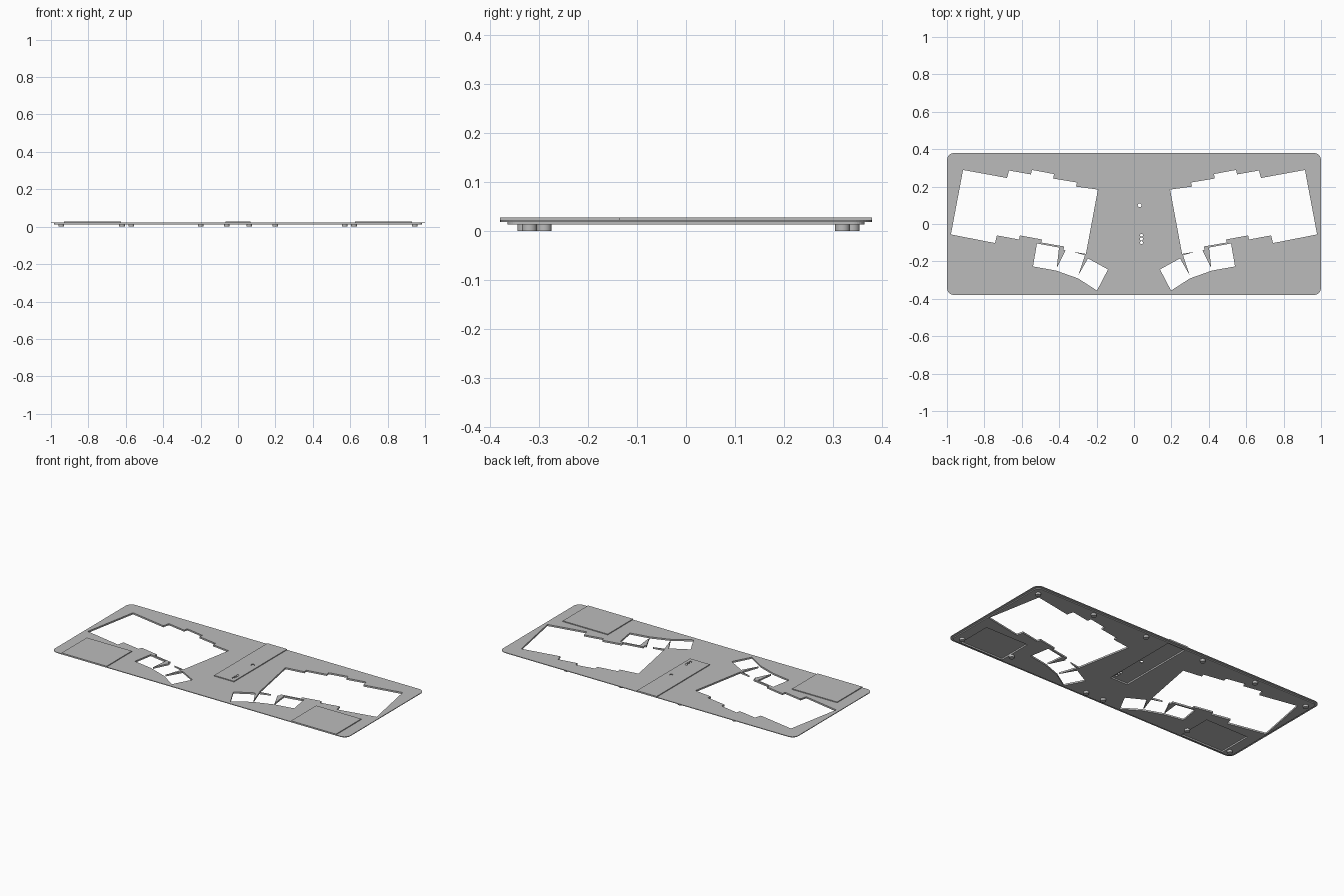
import bpy, bmesh, math

cube = bpy.data.objects.get("Cube")
if cube:
    bpy.data.objects.remove(cube, do_unlink=True)

grey = bpy.data.materials.new("light_grey")
grey.use_nodes = True
grey.diffuse_color = (0.5, 0.5, 0.5, 1)
grey.node_tree.nodes["Principled BSDF"].inputs["Base Color"].default_value = (0.5, 0.5, 0.5, 1)

HALF_X, HALF_Y, RADIUS = 1.0, 0.38, 0.04
BASE_Z, LIP_Z, PLATE_Z, PANEL_Z = 0.013, 0.019, 0.023, 0.028
INSET = 0.015


def finish(name, bm):
    bmesh.ops.recalc_face_normals(bm, faces=bm.faces)
    mesh = bpy.data.meshes.new(name)
    bm.to_mesh(mesh)
    bm.free()
    mesh.materials.append(grey)
    obj = bpy.data.objects.new(name, mesh)
    bpy.context.collection.objects.link(obj)
    return obj


def loft(name, rings):
    """Stack (outline, height) rings into one closed solid."""
    bm = bmesh.new()
    loops = [[bm.verts.new((x, y, z)) for x, y in pts] for pts, z in rings]
    for a, b in zip(loops, loops[1:]):
        for i in range(len(a)):
            j = (i + 1) % len(a)
            bm.faces.new((a[i], a[j], b[j], b[i]))
    bm.faces.new(loops[0])
    bm.faces.new(loops[-1])
    return finish(name, bm)


def prism(name, pts, z0=-0.1, z1=0.1):
    return loft(name, [(pts, z0), (pts, z1)])


def rect(x0, x1, y0, y1):
    return [(x0, y0), (x1, y0), (x1, y1), (x0, y1)]


def circle(cx, cy, r, n=24):
    return [(cx + r * math.cos(math.tau * i / n), cy + r * math.sin(math.tau * i / n))
            for i in range(n)]


def rounded(inset):
    r = RADIUS - inset
    pts = []
    for k, (sx, sy) in enumerate(((1, 1), (-1, 1), (-1, -1), (1, -1))):
        for i in range(9):
            a = math.pi / 2 * (k + i / 8)
            pts.append((sx * (HALF_X - RADIUS) + r * math.cos(a),
                        sy * (HALF_Y - RADIUS) + r * math.sin(a)))
    return pts


def mirrored(pts, side):
    return [(side * x, y) for x, y in pts]


def cut(target, cutter):
    mod = target.modifiers.new("cut", 'BOOLEAN')
    mod.operation = 'DIFFERENCE'
    mod.solver = 'EXACT'
    mod.object = cutter
    bpy.context.view_layer.objects.active = target
    bpy.ops.object.modifier_apply(modifier=mod.name)
    bpy.data.objects.remove(cutter, do_unlink=True)


# Thin plate with a recessed lower step
plate = loft("plate", [(rounded(INSET), BASE_Z), (rounded(INSET), LIP_Z),
                       (rounded(0), LIP_Z), (rounded(0), PLATE_Z)])

# Staggered key opening and the fan of three thumb keys
key_area = [(.914, .289), (.679, .246), (.668, .286), (.551, .265), (.545, .289),
            (.428, .267), (.432, .243), (.305, .222), (.31, .2), (.193, .184),
            (.257, -.16), (.377, -.139), (.374, -.12), (.497, -.099), (.492, -.083),
            (.61, -.061), (.615, -.083), (.733, -.061), (.743, -.102), (.979, -.056)]
thumb_area = [(.519, -.104), (.401, -.126), (.413, -.235), (.364, -.136),
              (.262, -.168), (.299, -.277), (.246, -.184), (.139, -.243),
              (.198, -.356), (.299, -.291), (.417, -.249), (.54, -.227)]
for side in (-1, 1):
    for outline in (key_area, thumb_area):
        cut(plate, prism("opening_cutter", mirrored(outline, side)))

# Raised panels, hollow underneath
panels = {"right_palm_panel": (-.93, -.625, -HALF_Y, -.135),
          "left_palm_panel": (.625, .93, -HALF_Y, -.135),
          "centre_panel": (-.067, .067, -.135, HALF_Y)}
WALL = 0.008
for name, (x0, x1, y0, y1) in panels.items():
    low = max(y0 + WALL, INSET + WALL - HALF_Y)
    high = min(y1 - WALL, HALF_Y - INSET - WALL)
    cut(plate, prism("pocket_cutter", rect(x0 + WALL, x1 - WALL, low, high)))
    panel = prism(name, rect(x0, x1, y0, y1), PLATE_Z - 0.001, PANEL_Z)
    if name == "centre_panel":
        # Button hole and three indicator holes
        for x, y, r in ((.03, .1, .01), (.04, -.06, .008), (.04, -.08, .008), (.04, -.1, .008)):
            cut(panel, prism("hole_cutter", circle(x, y, r)))

# Round feet, mirrored left and right
feet = {"back_corner": (.945, .32), "back_middle": (.57, .34), "back_inner": (.2, .34),
        "front_corner": (.945, -.32), "front_middle": (.62, -.29), "front_inner": (.06, -.33)}
for name, (x, y) in feet.items():
    for label, side in (("left", 1), ("right", -1)):
        foot = prism(f"{label}_{name}_foot", circle(side * x, y, .015), 0, BASE_Z + .001)
        bpy.ops.object.select_all(action='DESELECT')
        foot.select_set(True)
        bpy.context.view_layer.objects.active = foot
        bpy.ops.object.shade_smooth_by_angle(angle=math.radians(30))
